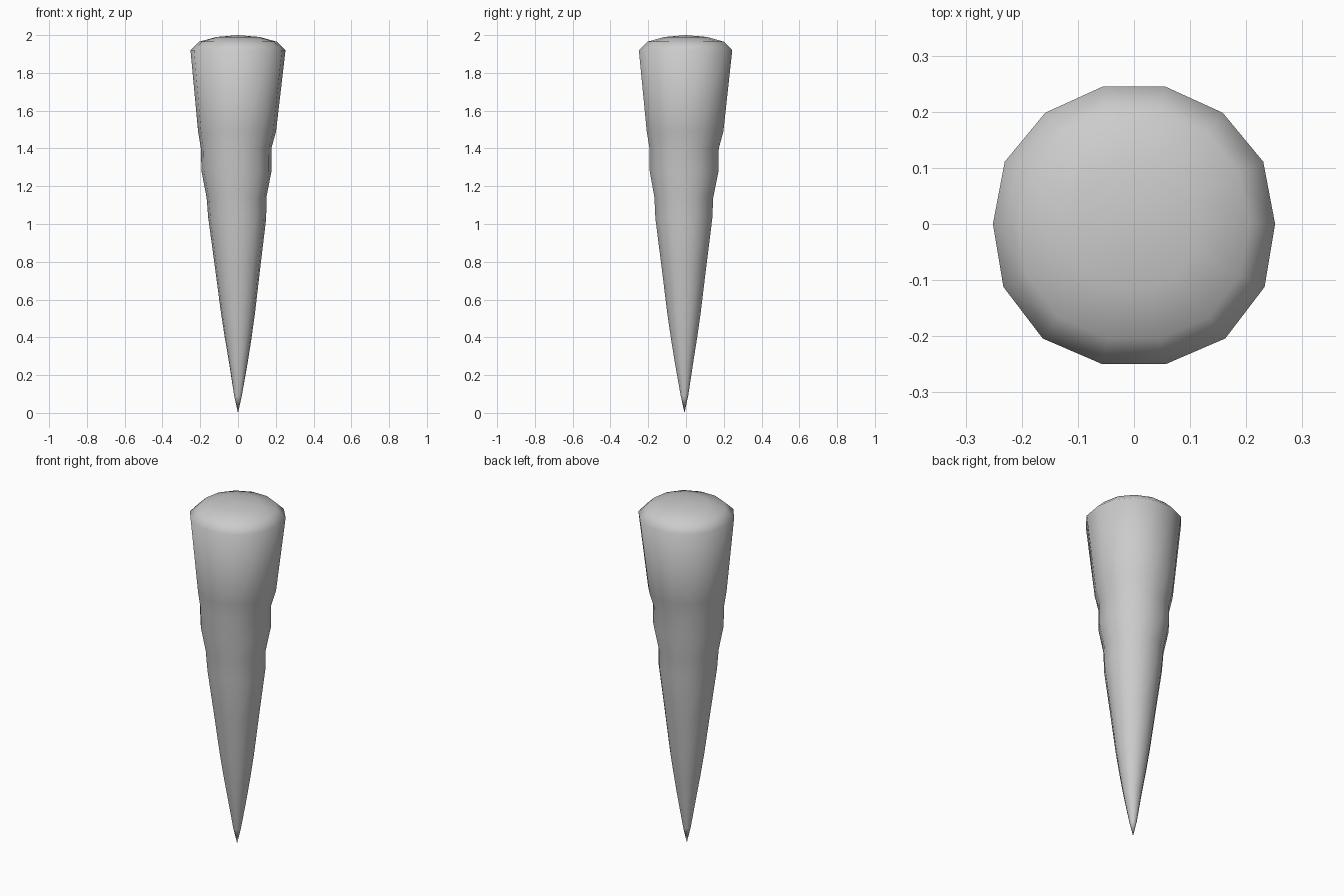
import bpy, bmesh, math

cube = bpy.data.objects.get("Cube")
if cube:
    bpy.data.objects.remove(cube, do_unlink=True)

SIDES = 14

# Rings from tip to crown: height, radius, centre x, centre y
RINGS = [
    (0.09, 0.020, 0, -0.008), (0.27, 0.050, 0.002, -0.01),
    (0.40, 0.071, 0.001, -0.01), (0.53, 0.090, 0, -0.01),
    (0.78, 0.121, -0.002, -0.01), (1.03, 0.153, -0.004, -0.01),
    (1.14, 0.158, -0.008, -0.01), (1.28, 0.185, -0.008, -0.008),
    (1.40, 0.186, -0.010, -0.008), (1.49, 0.206, -0.005, -0.003),
    (1.92, 0.251, 0, 0), (1.965, 0.205, 0, 0), (1.99, 0.115, 0, 0),
]


def outline(angle):
    """Slightly uneven round cross-section, wider toward front sides."""
    return 1 + 0.04 * math.cos(2 * (abs(angle + math.pi / 2) - 0.75)) * (
        1 if math.sin(angle) < 0 else -0.7 * math.cos(angle) ** 2)


# Tapering body with wobbling rings
bm = bmesh.new()
tip = bm.verts.new((0, -0.008, 0))
crown = bm.verts.new((0, 0, 2))
loops = []
for z, radius, cx, cy in RINGS:
    loop = []
    for i in range(SIDES):
        a = math.tau * i / SIDES
        a = a - math.tau if a > math.pi else a
        # mirror the angle so left and right match
        m = math.atan2(math.sin(a), abs(math.cos(a)))
        r = radius * outline(m)
        loop.append(bm.verts.new((cx + r * math.cos(a), cy + r * math.sin(a), z)))
    loops.append(loop)

for i in range(SIDES):
    j = (i + 1) % SIDES
    bm.faces.new((tip, loops[0][j], loops[0][i]))
    for low, high in zip(loops, loops[1:]):
        bm.faces.new((low[i], low[j], high[j], high[i]))
    bm.faces.new((loops[-1][i], loops[-1][j], crown))
bmesh.ops.recalc_face_normals(bm, faces=bm.faces)
for face in bm.faces:
    face.smooth = True

mesh = bpy.data.meshes.new("tapered_spike")
bm.to_mesh(mesh)
bm.free()
spike = bpy.data.objects.new("tapered_spike", mesh)
bpy.context.collection.objects.link(spike)

# Plain grey surface
grey = bpy.data.materials.new("light_grey")
grey.use_nodes = True
colour = (0.6, 0.6, 0.6, 1)
grey.diffuse_color = colour
grey.node_tree.nodes["Principled BSDF"].inputs["Base Color"].default_value = colour
mesh.materials.append(grey)
